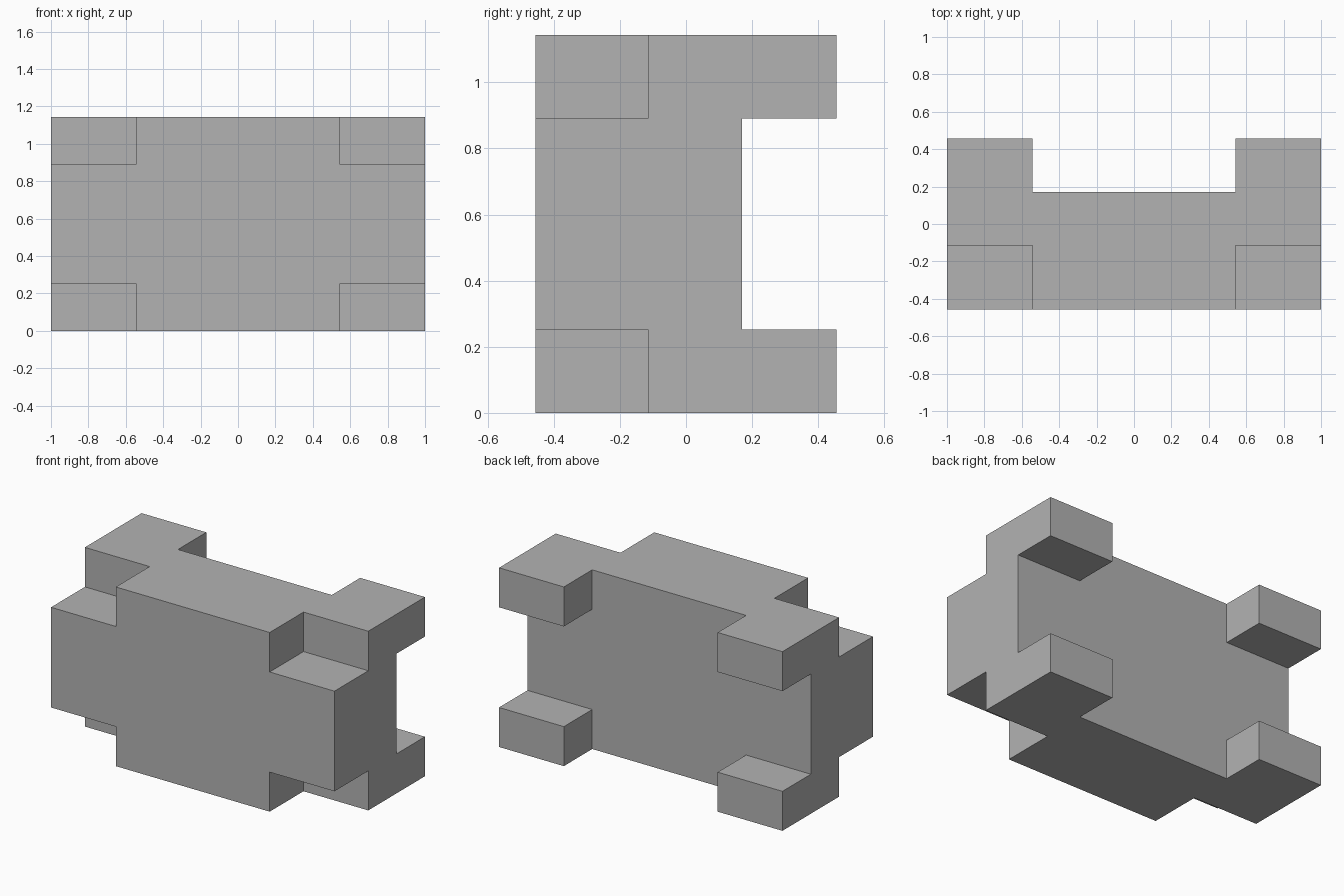
import bpy
import bmesh
from itertools import product
from mathutils import Vector

cube = bpy.data.objects.get("Cube")
if cube:
    bpy.data.objects.remove(cube, do_unlink=True)

# Plain grey material
grey = bpy.data.materials.new("plain_grey")
grey.use_nodes = True
colour = (0.45, 0.45, 0.45, 1)
grey.diffuse_color = colour
grey.node_tree.nodes["Principled BSDF"].inputs["Base Color"].default_value = colour

# Cut planes that split the block into three layers along each axis
CUTS = (
    (-1.0, -0.543, 0.543, 1.0),
    (-0.456, -0.115, 0.17, 0.456),
    (0.0, 0.252, 0.891, 1.143),
)


def filled(cell):
    """Front layer lacks its corners, middle is full, back is only corners."""
    if not all(0 <= i < 3 for i in cell):
        return False
    x, y, z = cell
    corner = x != 1 and z != 1
    return (not corner, True, corner)[y]


def add_wall(bm, cell, axis, side):
    """Add one outer wall of a cell."""
    u, v = [a for a in range(3) if a != axis]
    ring = []
    for du, dv in ((0, 0), (1, 0), (1, 1), (0, 1)):
        index = list(cell)
        index[axis] += side
        index[u] += du
        index[v] += dv
        ring.append(bm.verts.new(Vector([CUTS[a][index[a]] for a in range(3)])))
    bm.faces.new(ring)


# Block with notched front corners and four rear pegs, as one closed skin
bm = bmesh.new()
for cell in filter(filled, product(range(3), repeat=3)):
    for axis, side in product(range(3), (0, 1)):
        neighbour = list(cell)
        neighbour[axis] += 2 * side - 1
        if not filled(neighbour):
            add_wall(bm, cell, axis, side)

# Weld the walls and merge coplanar faces
bmesh.ops.remove_doubles(bm, verts=bm.verts[:], dist=0.0001)
bmesh.ops.recalc_face_normals(bm, faces=bm.faces[:])
bmesh.ops.dissolve_limit(bm, angle_limit=0.01, verts=bm.verts[:], edges=bm.edges[:])

mesh = bpy.data.meshes.new("notched_block")
bm.to_mesh(mesh)
bm.free()
mesh.materials.append(grey)
block = bpy.data.objects.new("notched_block", mesh)
bpy.context.collection.objects.link(block)
